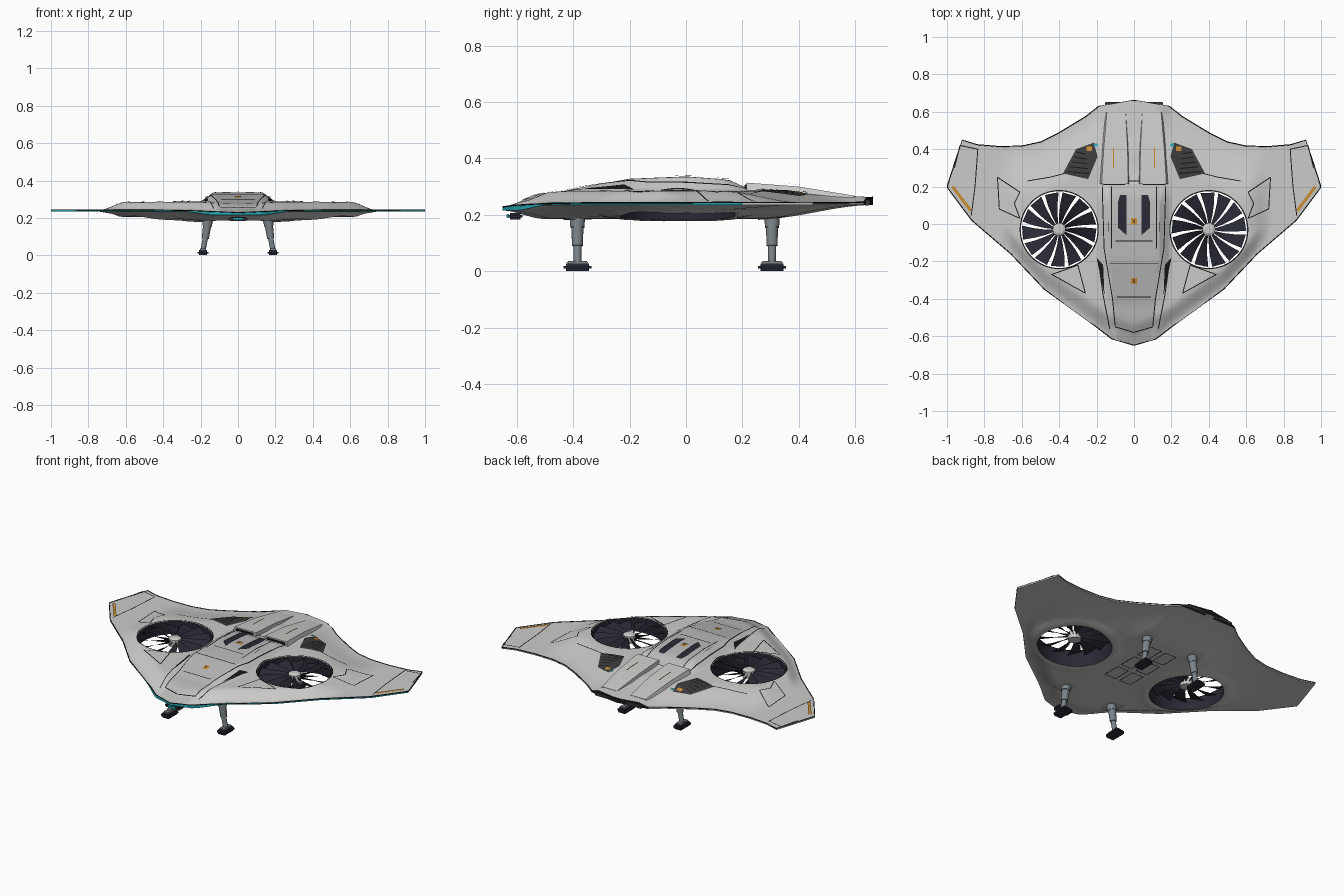
import bpy, bmesh, math
from mathutils import Vector, Matrix

if "Cube" in bpy.data.objects:
    bpy.data.objects.remove(bpy.data.objects["Cube"])


def material(name, *rgb):
    m = bpy.data.materials.new(name)
    m.use_nodes = True
    m.diffuse_color = (*rgb, 1)
    m.node_tree.nodes["Principled BSDF"].inputs["Base Color"].default_value = (*rgb, 1)
    return m


HULL = material("hull_grey", .6, .6, .59)
PANEL = material("panel_grey", .5, .5, .5)
BLACK = material("seam_black", .01, .01, .012)
NAVY = material("fan_navy", .022, .022, .035)
VENT = material("vent_charcoal", .045, .045, .05)
TEAL = material("light_teal", .02, .42, .48)
ORANGE = material("marking_orange", .6, .27, .03)
METAL = material("strut_metal", .2, .23, .25)

FRONT = [(0, -.65), (.12, -.615), (.21, -.545), (.48, -.35), (.66, -.16), (.87, .02), (1, .195)]
BACK = [(0, .663), (.19, .63), (.26, .575), (.4, .49), (.5, .44), (.6, .418), (.72, .415),
        (.84, .425), (.92, .45), (.96, .33), (1, .205)]
SPINE = [(-.65, .226), (-.6, .242), (-.4, .292), (-.2, .328), (0, .336), (.15, .325),
         (.22, .293), (.4, .277), (.67, .262)]
CANOPY = [(-.65, .09), (-.55, .1), (-.2, .135), (.7, .135)]
FAN_X, FAN_Y, FAN_R = .4, -.03, .205


def interp(table, v):
    for (a, p), (b, q) in zip(table, table[1:]):
        if v <= b:
            return p + (q - p) * max(0, v - a) / (b - a)
    return table[-1][1]


def smooth(a, b, v):
    t = min(1, max(0, (v - a) / (b - a)))
    return t * t * (3 - 2 * t)


def top(x, y):
    x = abs(x)
    rise = smooth(0, .13, y - interp(FRONT, x)) * smooth(0, .3, interp(BACK, x) - y)
    wing = .243 + .042 * (1 - smooth(.6, .74, x)) * rise - .015 * (1 - smooth(.1, .3, x)) * (1 - smooth(-.6, -.4, y))
    k = min(1, max(0, (interp(CANOPY, y) + .062 - x) / .062))
    return max(wing, wing + (interp(SPINE, y) - wing) * k)


def bottom(x, y):
    x = abs(x)
    rise = smooth(0, .15, y - interp(FRONT, x)) * smooth(0, .4, interp(BACK, x) - y)
    depth = interp([(0, .05), (.2, .048), (.62, .022), (.75, 0), (1, 0)], x)
    collar = .01 * max(0, 1 - abs(math.hypot(x - FAN_X, y - FAN_Y) - .225) / .045)
    nose = .02 * (1 - smooth(.12, .3, x)) * (1 - smooth(-.6, -.3, y)) * (1 - rise)
    return .235 - depth * rise - nose - collar * rise


def finish(name, bm, mats, angle=30):
    me = bpy.data.meshes.new(name)
    bm.to_mesh(me)
    bm.free()
    for m in mats:
        me.materials.append(m)
    me.shade_smooth()
    me.set_sharp_from_angle(angle=math.radians(angle))
    ob = bpy.data.objects.new(name, me)
    bpy.context.scene.collection.objects.link(ob)
    return ob


def cone(bm, a, b, r1, r2, seg=24):
    a, b = Vector(a), Vector(b)
    rot = (b - a).to_track_quat('Z', 'Y').to_matrix().to_4x4()
    bmesh.ops.create_cone(bm, cap_ends=True, segments=seg, radius1=r1, radius2=r2,
                          depth=(b - a).length, matrix=Matrix.Translation((a + b) / 2) @ rot)


def box(name, centre, size, mat, bevel=.004):
    bm = bmesh.new()
    bmesh.ops.create_cube(bm, size=1, matrix=Matrix.Translation(centre) @ Matrix.Diagonal((*size, 1)))
    bmesh.ops.bevel(bm, geom=bm.edges[:], offset=bevel, segments=2, affect='EDGES')
    return finish(name, bm, [mat])


# Hull: upper and lower skins joined by a thin edge wall
half = sorted({p[0] for p in FRONT + BACK} | {i / 44 for i in range(45)})
xs = [-x for x in half[:0:-1]] + half
ROWS = 56
bm = bmesh.new()
skins = []
for height in (top, bottom):
    skin = []
    for x in xs:
        f, b = interp(FRONT, abs(x)), interp(BACK, abs(x))
        col = []
        for j in range(ROWS + 1):
            t = j / ROWS
            y = f + (b - f) * (.5 * t + .25 * (1 - math.cos(math.pi * t)))
            col.append(bm.verts.new((x, y, height(x, y))))
        skin.append(col)
    skins.append(skin)
    for c, d in zip(skin, skin[1:]):
        for j in range(ROWS):
            bm.faces.new((c[j], d[j], d[j + 1], c[j + 1]))
rims = [[c[0] for c in s] + s[-1][1:] + [c[-1] for c in s[-2::-1]] + s[0][-2:0:-1] for s in skins]
for i in range(len(rims[0])):
    u, w = rims
    bm.faces.new((u[i - 1], u[i], w[i], w[i - 1]))
bmesh.ops.recalc_face_normals(bm, faces=bm.faces[:])
hull = finish("hull", bm, [HULL, PANEL, NAVY, TEAL, BLACK])

# Round fan wells
cutters = []
for s in (-1, 1):
    bm = bmesh.new()
    cone(bm, (s * FAN_X, FAN_Y, .1), (s * FAN_X, FAN_Y, .4), FAN_R, FAN_R, 64)
    cutter = finish("fan_cutter", bm, [])
    cutter.hide_render = True
    mod = hull.modifiers.new("fan_well", 'BOOLEAN')
    mod.operation, mod.solver, mod.object = 'DIFFERENCE', 'EXACT', cutter
    cutters.append(cutter)
bpy.context.view_layer.update()
cut = bpy.data.meshes.new_from_object(hull.evaluated_get(bpy.context.evaluated_depsgraph_get()))
hull.modifiers.clear()
hull.data = cut
for c in cutters:
    bpy.data.objects.remove(c)
for p in cut.polygons:
    x, y, z = p.center
    x = abs(x)
    p.material_index = 0
    if abs(p.normal.z) < .3 and math.hypot(x - FAN_X, y - FAN_Y) < FAN_R + .003:
        p.material_index = 2
    elif abs(p.normal.z) < .3 and y - interp(FRONT, x) < .006:
        p.material_index = 3
    elif abs(p.normal.z) < .3 and interp(BACK, x) - y < .006 and x < .19:
        p.material_index = 4
    elif p.normal.z > .3 and x < interp(CANOPY, y) and y < .21:
        p.material_index = 1
cut.shade_smooth()
cut.set_sharp_from_angle(angle=math.radians(30))


# Draped markings
def ribbon(bm, pts, w=.005, mirror=True, skin=top, lift=.0035):
    for s in ((1, -1) if mirror else (1,)):
        for a, b in zip(pts, pts[1:]):
            a, b = Vector((a[0] * s, a[1])), Vector((b[0] * s, b[1]))
            n = max(1, int((b - a).length / .02))
            d = (b - a).normalized()
            side = Vector((-d.y, d.x)) * w / 2
            rows = []
            for i in range(n + 1):
                p = a.lerp(b, i / n)
                rows.append([bm.verts.new((*q, skin(*q) + lift)) for q in (p - side, p + side)])
            for r, q in zip(rows, rows[1:]):
                bm.faces.new((r[0], q[0], q[1], r[1]) if lift < 0 else (r[0], r[1], q[1], q[0])[::-1])


def plate(name, pts, mat, mirror=True, skin=top, lift=.004):
    bm = bmesh.new()
    for s in ((1, -1) if mirror else (1,)):
        bm.faces.new([bm.verts.new((x * s, y, 0)) for x, y in pts])
    bmesh.ops.triangulate(bm, faces=bm.faces[:])
    bmesh.ops.subdivide_edges(bm, edges=bm.edges[:], cuts=3, use_grid_fill=True)
    for v in bm.verts:
        v.co.z = skin(v.co.x, v.co.y) + lift
    for f in bm.faces:
        f.normal_update()
        if f.normal.z * lift < 0:
            f.normal_flip()
    return finish(name, bm, [mat])


def rect(x0, y0, x1, y1):
    return [(x0, y0), (x1, y0), (x1, y1), (x0, y1)]


bm = bmesh.new()
circle = [(FAN_X + .209 * math.cos(a * math.tau / 64), FAN_Y + .209 * math.sin(a * math.tau / 64)) for a in range(65)]
for pts in (circle,
            [(.17, .21), (.16, -.13), (.115, -.4), (.1, -.55), (0, -.58)],
            [(.12, .2), (.12, -.13)],
            [(.19, -.2), (.165, -.38), (.13, -.56)],
            [(.44, -.27), (.26, -.37), (.3, -.22), (.44, -.27)],
            [(.73, .25), (.61, .17), (.64, .11), (.61, .03), (.72, .08), (.73, .25)],
            [(.37, .27), (.45, .25), (.57, .23)],
            [(.835, .4), (.85, .2), (.87, .045)], [(.835, .4), (.93, .42), (.96, .3)],
            [(0, .23), (.17, .23)], [(0, -.21), (.13, -.21)],
            [(0, -.39), (.09, -.39)], [(0, -.09), (.1, -.09)]):
    ribbon(bm, pts)
for y in (-.14, 0, .14):
    r = rect(.015, y, .09, y + .11)
    ribbon(bm, r + r[:1], skin=bottom, lift=-.0035)
finish("panel_lines", bm, [BLACK])

bm = bmesh.new()
ribbon(bm, [(.11, .3), (.11, .41)], .006, lift=.026)
ribbon(bm, [(.97, .2), (.872, .07)], .016)
finish("orange_stripes", bm, [ORANGE])
plate("canopy_side_wedge", [(.2, -.18), (.165, -.22), (.158, -.38)], BLACK)
plate("roof_window", [(.04, -.06), (.085, -.02), (.085, .12), (.075, .155), (.04, .155)], NAVY)
plate("rear_vent", [(.38, .27), (.31, .4), (.215, .435), (.195, .36), (.245, .24)], VENT)
plate("vent_marker", rect(.225, .39, .255, .415), ORANGE, lift=.008)
plate("vent_light", rect(.195, .415, .215, .43), TEAL, lift=.008)
bm = bmesh.new()
for i in range(5):
    ribbon(bm, [(.24 + i * .005, .27 + i * .026), (.355 - i * .012, .28 + i * .026)], .006, lift=.0075)
finish("vent_slats", bm, [BLACK])
for y in (.015, -.305):
    plate("hatch_marker", rect(-.016, y - .017, .016, y + .017), ORANGE, False)
    plate("hatch_symbol", rect(-.004, y - .01, .004, y + .01), BLACK, False, lift=.007)

# Dark seam along the whole rim
cu = bpy.data.curves.new("rim_seam", 'CURVE')
cu.dimensions, cu.bevel_depth, cu.bevel_resolution = '3D', .0025, 1
path = FRONT + BACK[::-1]
path = path + [(-x, y) for x, y in path[::-1]]
sp = cu.splines.new('POLY')
sp.points.add(len(path) - 1)
sp.use_cyclic_u = True
for p, (x, y) in zip(sp.points, path):
    p.co = (x * .998, y * .998, top(x, y), 1)
cu.materials.append(BLACK)
bpy.context.scene.collection.objects.link(bpy.data.objects.new("rim_seam", cu))

# Left and right parts: fans, engine covers, landing legs
for s, side in ((1, "left"), (-1, "right")):
    bm = bmesh.new()
    BLADES = 13
    for i in range(BLADES):
        rows = []
        for r in (.025, .08, .14, .2):
            pair = []
            for e, dz in ((-.39, .012), (.39, -.012)):
                a = (i + e) * math.tau / BLADES + s * r * .8
                pair.append(bm.verts.new((s * FAN_X + r * math.cos(a), FAN_Y + r * math.sin(a), .262 + dz * s)))
            rows.append(pair)
        for p, q in zip(rows, rows[1:]):
            bm.faces.new((p[0], q[0], q[1], p[1]))
    finish(side + "_fan_blades", bm, [NAVY])
    bm = bmesh.new()
    cone(bm, (s * FAN_X, FAN_Y, .235), (s * FAN_X, FAN_Y, .278), .035, .035, 32)
    cone(bm, (s * FAN_X, FAN_Y, .278), (s * FAN_X, FAN_Y, .286), .035, .022, 32)
    finish(side + "_fan_hub", bm, [HULL])

    bm = bmesh.new()
    rings = []
    for y, x0, x1, z, inset in ((.215, .02, .195, .314, .022), (.4, .025, .18, .3, .018), (.595, .04, .155, .268, .01)):
        rings.append([bm.verts.new((s * x, y, h)) for x, h in
                      ((x0, .25), (x0 + inset / 2, z), (x1 - inset, z), (x1, .25))])
    for p, q in zip(rings, rings[1:]):
        for i in range(4):
            bm.faces.new((p[i - 1], p[i], q[i], q[i - 1]))
    bm.faces.new(rings[0])
    bm.faces.new(rings[-1])
    bmesh.ops.recalc_face_normals(bm, faces=bm.faces[:])
    finish(side + "_engine_cover", bm, [HULL])
    box(side + "_intake", (s * .105, .212, .3), (.12, .008, .014), BLACK, .002)
    box(side + "_exhaust", (s * .09, .642, .243), (.13, .02, .02), VENT, .003)

    for y, end in ((-.385, "front"), (.305, "rear")):
        name = f"{side}_{end}_"
        bm = bmesh.new()
        hip, knee, ankle = (s * .158, y, .21), (s * .175, y, .09), (s * .187, y, .025)
        cone(bm, hip, knee, .024, .019)
        cone(bm, knee, ankle, .014, .014)
        cone(bm, (s * .16, y, .19), (s * .166, y, .155), .027, .025)
        finish(name + "strut", bm, [METAL])
        box(name + "ankle", (s * .187, y, .031), (.04, .075, .01), METAL)
        box(name + "foot", (s * .187, y, .014), (.06, .1, .027), NAVY, .009)
        plate(name + "gear_bay", rect(s * .12, y - .05, s * .215, y + .05), PANEL, False, bottom, -.004)

# Nose sensor
box("nose_sensor", (0, -.605, .195), (.1, .05, .022), NAVY, .006)
box("nose_lens", (0, -.632, .196), (.05, .008, .014), TEAL, .002)
